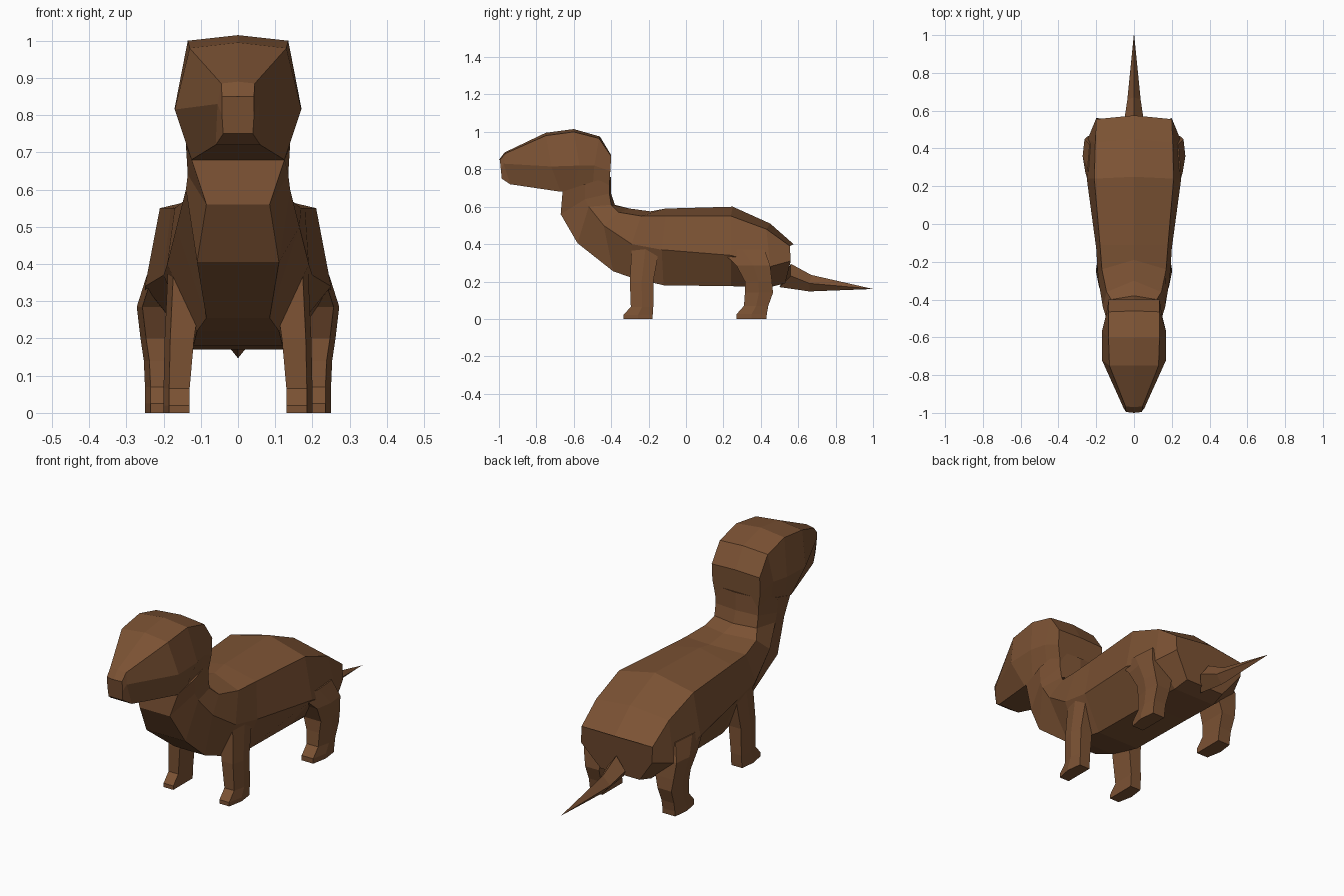
import bpy, bmesh

fur = bpy.data.materials.new("brown fur")
fur.diffuse_color = (0.2, 0.085, 0.034, 1)


def loft(name, rings):
    """Skin a list of equal-length point rings and cap both ends."""
    bm = bmesh.new()
    loops = [[bm.verts.new(p) for p in ring] for ring in rings]
    n = len(loops[0])
    for a, b in zip(loops, loops[1:]):
        for i in range(n):
            j = (i + 1) % n
            bm.faces.new((a[i], a[j], b[j], b[i]))
    bm.faces.new(loops[0])
    bm.faces.new(loops[-1])
    bmesh.ops.remove_doubles(bm, verts=bm.verts, dist=0.0005)
    bmesh.ops.recalc_face_normals(bm, faces=bm.faces)
    mesh = bpy.data.meshes.new(name)
    bm.to_mesh(mesh)
    bm.free()
    mesh.materials.append(fur)
    obj = bpy.data.objects.new(name, mesh)
    bpy.context.collection.objects.link(obj)
    return obj


def half_ring(top, edge, side, low):
    """Symmetric ring: top centre (y, z), then right-hand points (x, y, z)."""
    right = [edge, side, low]
    left = [(-x, y, z) for x, y, z in reversed(right)]
    return [(0, *top)] + right + [(0, low[1], low[2])] + left


# Torso and neck, from rump to throat
torso = [
    ((.575, .40), (.20, .555, .39), (.20, .56, .31), (.11, .53, .19)),
    ((.45, .51), (.205, .43, .48), (.245, .45, .28), (.12, .45, .17)),
    ((.25, .60), (.21, .24, .55), (.25, .24, .34), (.12, .24, .175)),
    ((-.11, .59), (.18, -.11, .55), (.20, -.13, .37), (.12, -.12, .18)),
    ((-.19, .575), (.17, -.24, .55), (.19, -.29, .40), (.11, -.29, .22)),
    ((-.30, .59), (.145, -.36, .57), (.165, -.44, .50), (.085, -.39, .255)),
    ((-.38, .61), (.12, -.40, .61), (.14, -.52, .60), (.11, -.58, .405)),
    ((-.40, .67), (.12, -.41, .67), (.135, -.54, .64), (.085, -.67, .56)),
    ((-.40, .76), (.125, -.41, .76), (.14, -.54, .72), (.125, -.66, .68)),
]
loft("body", [half_ring(*r) for r in torso])

# Head, from nape to nose
skull = [
    ((-.40, .875), (.135, -.40, .87), (.135, -.405, .79), (.12, -.41, .70)),
    ((-.46, .975), (.135, -.465, .965), (.15, -.49, .82), (.125, -.50, .69)),
    ((-.60, 1.015), (.135, -.60, 1.0), (.17, -.57, .82), (.125, -.61, .685)),
    ((-.75, .995), (.13, -.75, .98), (.17, -.72, .815), (.125, -.67, .68)),
    ((-.97, .89), (.045, -.965, .885), (.055, -.975, .83), (.06, -.94, .72)),
    ((-1.0, .85), (.043, -.995, .85), (.043, -.99, .80), (.04, -.985, .75)),
]
loft("head", [half_ring(*r) for r in skull])


# Legs: sections of height, front y, back y, inner x, outer x
def leg(name, sections):
    for side, s in (("right", 1), ("left", -1)):
        rings = []
        for z, y0, y1, x0, x1 in sections:
            ym = y0 + (y1 - y0) * .5
            rings.append([(s * x0, y0, z), (s * (x1 - .015), y0, z),
                          (s * x1, ym, z), (s * (x1 - .01), y1, z),
                          (s * x0, y1, z)])
        loft(f"{name}_{side}", rings)


leg("front_leg", [
    (0, -.335, -.18, .13, .20), (.02, -.335, -.178, .13, .20),
    (.065, -.295, -.175, .13, .20), (.20, -.30, -.175, .118, .197),
    (.39, -.29, -.14, .09, .188)])
leg("hind_leg", [
    (0, .27, .43, .17, .25), (.025, .27, .432, .17, .25),
    (.07, .31, .44, .17, .25), (.14, .315, .465, .165, .253),
    (.20, .315, .46, .15, .262), (.285, .27, .45, .12, .272),
    (.37, .18, .42, .10, .245)])

# Tail: diamond sections narrowing to a point
tip = (0, 1.0, .16)
loft("tail", [
    [(0, .56, .295), (.05, .56, .23), (0, .50, .17), (-.05, .56, .23)],
    [(0, .67, .235), (.035, .66, .19), (0, .66, .147), (-.035, .66, .19)],
    [(.001, 1.0, .16), (0, 1.0, .161), (-.001, 1.0, .16), (0, 1.0, .159)],
])
